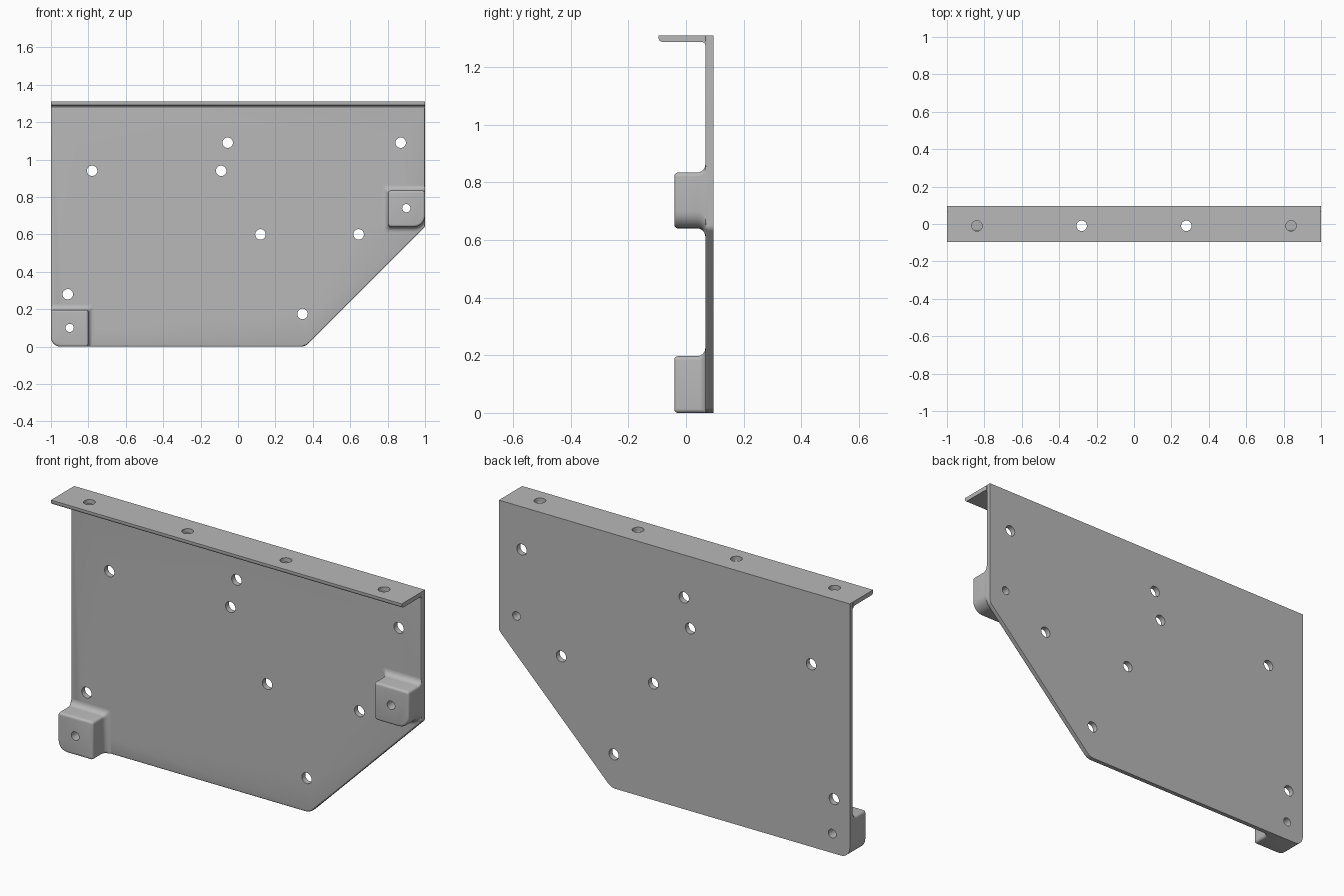
import bpy, bmesh
from math import sin, cos, pi, radians
from mathutils import Vector

if "Cube" in bpy.data.objects:
    bpy.data.objects.remove(bpy.data.objects["Cube"])

GREY = bpy.data.materials.new("light_grey")
GREY.use_nodes = True
GREY.diffuse_color = (0.48, 0.48, 0.48, 1)
GREY.node_tree.nodes["Principled BSDF"].inputs["Base Color"].default_value = (0.48, 0.48, 0.48, 1)

BACK, FACE, TOP = 0.095, 0.067, 1.31
BOSS_FRONT = -0.04


def rounded(corners, segs=6):
    """Outline from (x, z, radius) corners, each replaced by an arc."""
    out = []
    for i, (x, z, r) in enumerate(corners):
        p = Vector((x, z))
        a = (Vector(corners[i - 1][:2]) - p).normalized()
        b = (Vector(corners[(i + 1) % len(corners)][:2]) - p).normalized()
        half = a.angle(b) / 2
        centre = p + (a + b).normalized() * r / sin(half)
        start = p + a * (r / (sin(half) / cos(half))) - centre
        end = p + b * (r / (sin(half) / cos(half))) - centre
        sweep = start.angle_signed(end) if r else 0
        for k in range(segs + 1 if r else 1):
            v = start.copy()
            t = -sweep * k / segs
            out.append(centre + Vector((v.x * cos(t) - v.y * sin(t), v.x * sin(t) + v.y * cos(t))))
    return out


def loft(rings):
    """Closed solid through rings of 3D points."""
    bm = bmesh.new()
    loops = [[bm.verts.new(p) for p in ring] for ring in rings]
    n = len(loops[0])
    for a, b in zip(loops, loops[1:]):
        for i in range(n):
            bm.faces.new((a[i], a[(i + 1) % n], b[(i + 1) % n], b[i]))
    bm.faces.new(loops[0])
    bm.faces.new(loops[-1])
    bmesh.ops.recalc_face_normals(bm, faces=bm.faces)
    return bm


def finish(name, bm):
    bmesh.ops.recalc_face_normals(bm, faces=bm.faces)
    mesh = bpy.data.meshes.new(name)
    bm.to_mesh(mesh)
    bm.free()
    mesh.materials.append(GREY)
    ob = bpy.data.objects.new(name, mesh)
    bpy.context.collection.objects.link(ob)
    return ob


def drill(ob, holes, vertical=False):
    """Cut round holes given as (a, b, radius), along y or along z."""
    bm = bmesh.new()
    for a, b, r in holes:
        new = bmesh.ops.create_cone(bm, cap_ends=True, segments=32, radius1=r, radius2=r, depth=0.6)["verts"]
        if vertical:
            bmesh.ops.translate(bm, verts=new, vec=(a, b, TOP))
        else:
            for v in new:
                x, y, z = v.co
                v.co = (x + a, -z, y + b)
    cutter = finish("hole_cutter", bm)
    cutter.hide_render = True
    mod = ob.modifiers.new("holes", 'BOOLEAN')
    mod.operation, mod.solver, mod.object = 'DIFFERENCE', 'EXACT', cutter
    bpy.ops.object.select_all(action='DESELECT')
    bpy.context.view_layer.objects.active = ob
    ob.select_set(True)
    bpy.ops.object.modifier_apply(modifier=mod.name)
    bpy.data.objects.remove(cutter)
    bpy.ops.object.shade_smooth_by_angle(angle=radians(30))


# Back plate with a cut-off lower corner and softened front edges
outline = rounded([(-1, 0, 0.05), (0.36, 0, 0.06), (1, 0.64, 0.03), (1, TOP, 0), (-1, TOP, 0)])
bm = loft([[(p.x, y, p.y) for p in outline] for y in (BACK, FACE)])
edges = [e for e in bm.edges if all(abs(v.co.y - FACE) < 1e-5 for v in e.verts)
         and min(v.co.z for v in e.verts) < TOP - 0.01]
bmesh.ops.bevel(bm, geom=edges, offset=0.008, segments=3, affect='EDGES', profile=0.5)
plate = finish("back_plate", bm)
BIG, SMALL = 0.028, 0.022
boss_holes = [(-0.9, 0.1, SMALL), (0.9, 0.74, SMALL)]
drill(plate, boss_holes + [(x, z, BIG) for x, z in (
    (-0.78, 0.94), (-0.09, 0.94), (-0.055, 1.09), (0.87, 1.09),
    (0.12, 0.6), (0.645, 0.6), (-0.91, 0.28), (0.345, 0.175))])

# Top flange with a rounded lower lip and an inner fillet
under = TOP - 0.023
profile = rounded([(-BACK, TOP, 0), (-BACK, under, 0.014), (FACE + 0.001, under, 0),
                   (FACE + 0.001, TOP, 0)])
flange = finish("top_flange", loft([[(x, p.x, p.y) for p in profile] for x in (-1, 1)]))
drill(flange, [(x, -0.01, BIG) for x in (-0.84, -0.28, 0.28, 0.84)], vertical=True)
f = 0.012
fillet = [(FACE + 0.002, under + 0.002), (FACE - f, under + 0.002)]
fillet += [(FACE - f + f * sin(k * pi / 8), under - f + f * cos(k * pi / 8)) for k in range(5)]
fillet += [(FACE + 0.002, under - f)]
finish("flange_fillet", loft([[(x, y, z) for y, z in fillet] for x in (-1, 1)]))


def boss(name, x0, x1, z0, z1, flare_sides, radii, hole):
    """Mounting block flaring into the plate on the chosen sides."""
    left, right, low, high = flare_sides
    flare, lip = 0.028, 0.012

    def ring(y, grow, inset=0):
        a, b = x0 - grow * left + inset, x1 + grow * right - inset
        c, d = z0 - grow * low + inset, z1 + grow * high - inset
        rs = [max(r - inset, 0.003) for r in radii]
        pts = rounded([(a, c, rs[0]), (b, c, rs[1]), (b, d, rs[2]), (a, d, rs[3])])
        return [(p.x, y, p.y) for p in pts]

    rings = [ring(BACK - 0.005, flare)]
    for k in range(7):
        t = k * pi / 12
        rings.append(ring(FACE - flare * (1 - cos(t)), flare * (1 - sin(t))))
    for k in range(5):
        t = k * pi / 8
        rings.append(ring(BOSS_FRONT + lip * (1 - sin(t)), 0, lip * (1 - cos(t))))
    bm = loft(rings)
    # Trim along the slanted plate edge
    cut = bmesh.ops.bisect_plane(bm, geom=bm.verts[:] + bm.edges[:] + bm.faces[:],
                                 plane_co=(1, 0, 0.64), plane_no=(1, 0, -1), clear_outer=True)
    bmesh.ops.holes_fill(bm, edges=[e for e in bm.edges if e.is_boundary], sides=0)
    drill(finish(name, bm), [hole])


# Mounting bosses
boss("right_lower_boss", -1, -0.8, 0, 0.197, (0, 1, 0, 1), (0.05, 0.014, 0.014, 0.014), boss_holes[0])
boss("left_upper_boss", 0.802, 1, 0.64, 0.834, (1, 0, 1, 1), (0.02, 0.06, 0.014, 0.014), boss_holes[1])
